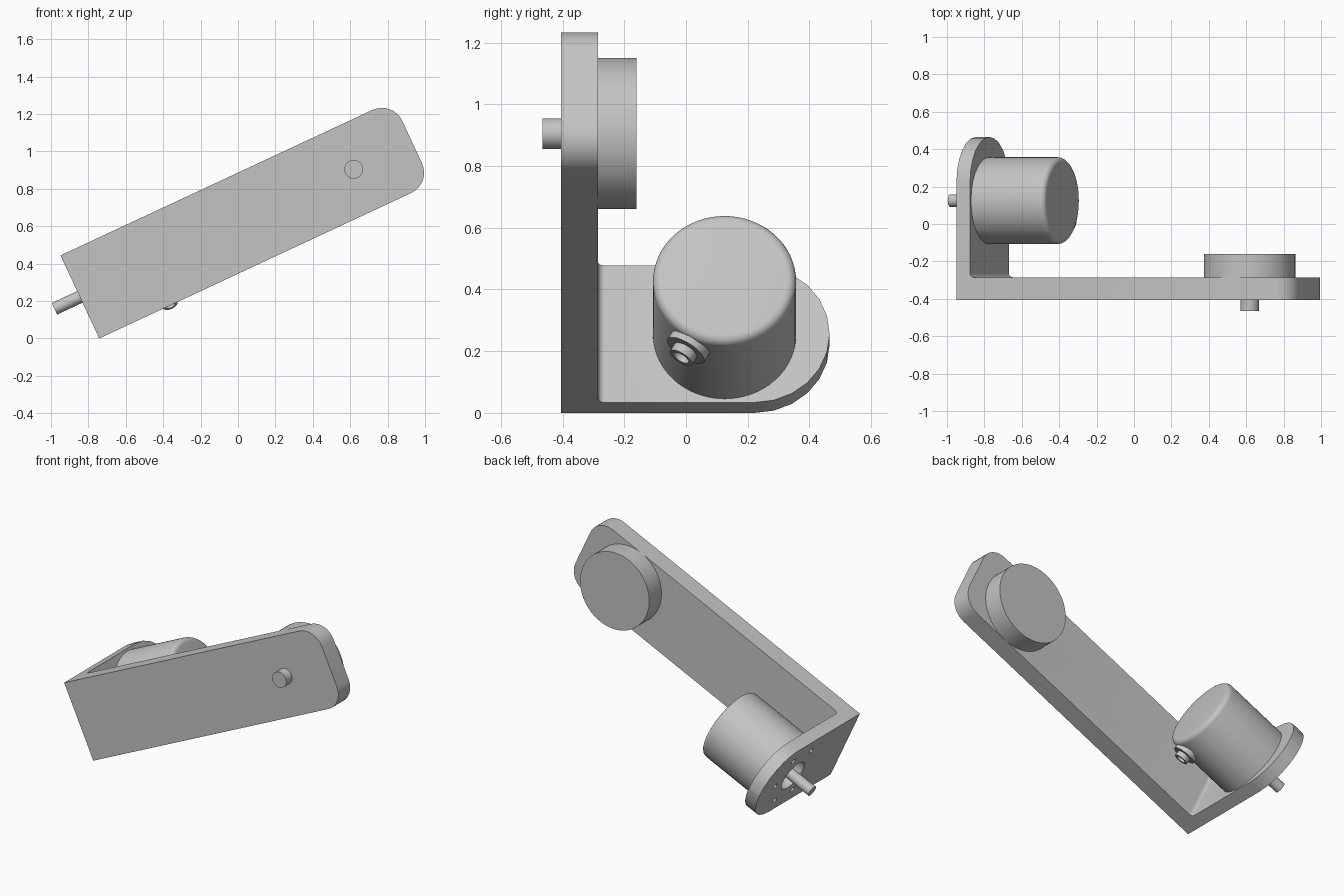
import bpy, bmesh
from math import radians, sin, cos, pi
from mathutils import Matrix, Vector

cube = bpy.data.objects.get("Cube")
if cube:
    bpy.data.objects.remove(cube, do_unlink=True)

# Single painted grey metal
grey = bpy.data.materials.new("light_grey_metal")
grey.use_nodes = True
colour = (0.55, 0.55, 0.55, 1)
grey.diffuse_color = colour
grey.node_tree.nodes["Principled BSDF"].inputs["Base Color"].default_value = colour

# Main dimensions, laid out flat: x along the arm, z across its width
LENGTH, WIDTH, MID = 1.96, 0.49, 0.245
FRONT, BACK, FLANGE_END, FLANGE_T = -0.405, -0.285, 0.465, 0.08
JOINT = Vector((1.615, 0, MID))
MOTOR = Vector((0, 0.125, MID))
X, Y = Vector((1, 0, 0)), Vector((0, 1, 0))
tilt = Matrix.Translation((-0.742, 0, 0)) @ Matrix.Rotation(radians(-25), 4, "Y")


def make(name, bm):
    bmesh.ops.recalc_face_normals(bm, faces=bm.faces)
    mesh = bpy.data.meshes.new(name)
    bm.to_mesh(mesh)
    bm.free()
    mesh.materials.append(grey)
    obj = bpy.data.objects.new(name, mesh)
    bpy.context.collection.objects.link(obj)
    return obj


def lathe(name, origin, axis, profile, steps=48):
    """Turn (radius, height) points around an axis."""
    bm = bmesh.new()
    verts = [bm.verts.new((r, 0, h)) for r, h in profile]
    edges = [bm.edges.new(pair) for pair in zip(verts, verts[1:])]
    bmesh.ops.spin(bm, geom=verts + edges, cent=(0, 0, 0), axis=(0, 0, 1),
                   angle=2 * pi, steps=steps)
    bmesh.ops.remove_doubles(bm, verts=bm.verts, dist=1e-4)
    turn = Vector(axis).to_track_quat("Z", "Y").to_matrix().to_4x4()
    bm.transform(Matrix.Translation(origin) @ turn)
    return make(name, bm)


def rod(name, origin, axis, radius, low, high, steps=48):
    return lathe(name, origin, axis,
                 [(0, low), (radius, low), (radius, high), (0, high)], steps)


def activate(obj):
    bpy.ops.object.select_all(action="DESELECT")
    obj.select_set(True)
    bpy.context.view_layer.objects.active = obj


def drill(obj, cutter):
    mod = obj.modifiers.new("hole", "BOOLEAN")
    mod.operation, mod.solver, mod.object = "DIFFERENCE", "EXACT", cutter
    activate(obj)
    bpy.ops.object.modifier_apply(modifier=mod.name)


# L-shaped bracket: extruded profile with rounded ends and a small inner fillet
bm = bmesh.new()
outline = [(0, FRONT), (LENGTH, FRONT), (LENGTH, BACK), (FLANGE_T, BACK),
           (FLANGE_T, FLANGE_END), (0, FLANGE_END)]
face = bm.faces.new([bm.verts.new((x, y, 0)) for x, y in outline])
extruded = bmesh.ops.extrude_face_region(bm, geom=[face])["geom"]
bmesh.ops.translate(bm, vec=(0, 0, WIDTH),
                    verts=[g for g in extruded if isinstance(g, bmesh.types.BMVert)])


def round_edges(test, radius, segments):
    edges = [e for e in bm.edges if all(test(v.co) for v in e.verts)]
    bmesh.ops.bevel(bm, geom=edges, offset=radius, segments=segments,
                    profile=0.5, affect="EDGES")


def near(a, b):
    return abs(a - b) < 1e-4


round_edges(lambda c: near(c.x, FLANGE_T) and near(c.y, BACK), 0.022, 4)
for z in (0, WIDTH):
    round_edges(lambda c: near(c.x, LENGTH) and near(c.z, z), 0.12, 8)
    round_edges(lambda c: near(c.y, FLANGE_END) and near(c.z, z), 0.243, 6)
bracket = make("bracket", bm)

# Round joint hub behind the arm
hub = rod("joint_hub", JOINT, Y, 0.245, BACK, -0.16, 64)

# Holes: joint bore, four bolt holes through arm and hub, flange bore and six screws
cutters = [rod("joint_bore_cutter", JOINT, Y, 0.11, -0.5, BACK + 0.001),
           rod("flange_bore_cutter", MOTOR, X, 0.1, -0.1, 0.2)]
for k in range(6):
    a = k * pi / 3
    spot = MOTOR + 0.18 * Vector((0, cos(a), sin(a)))
    cutters.append(rod("screw_cutter", spot, X, 0.017, -0.1, 0.2, 16))
bolts = []
for k in range(4):
    a = k * pi / 2
    spot = JOINT + 0.172 * Vector((cos(a), 0, sin(a)))
    bolts.append(rod("bolt_cutter", spot, Y, 0.031, -0.5, 0, 24))
for cutter in cutters + bolts:
    drill(bracket, cutter)
for cutter in bolts:
    drill(hub, cutter)
for cutter in cutters + bolts:
    bpy.data.objects.remove(cutter, do_unlink=True)

# Joint shaft with a flared root
joint_shaft = lathe("joint_shaft", JOINT, Y,
                    [(0, -0.465), (0.05, -0.465), (0.05, -0.31), (0.055, -0.296),
                     (0.07, BACK), (0.07, -0.28), (0, -0.28)])

# Motor can with a rounded rear edge
R, END, SOFT = 0.232, 0.51, 0.03
corner = [(R - SOFT + SOFT * cos(k * pi / 12), END - SOFT + SOFT * sin(k * pi / 12))
          for k in range(7)]
motor = lathe("motor_body", MOTOR, X, [(0, FLANGE_T), (R, FLANGE_T)] + corner + [(0, END)], 64)

# Motor shaft with a collar inside the flange bore
motor_shaft = lathe("motor_shaft", MOTOR, X,
                    [(0, -0.15), (0.034, -0.15), (0.034, 0.055), (0.05, 0.055),
                     (0.05, 0.09), (0, 0.09)], 24)

# Cable outlet on the lower side of the motor: washer plus hollow sleeve
outlet_axis = Vector((0, -sin(radians(30)), -cos(radians(30))))
outlet_at = MOTOR + Vector((0.42, 0, 0))
washer = rod("outlet_washer", outlet_at, outlet_axis, 0.07, 0.2, 0.252, 32)
sleeve = lathe("outlet_sleeve", outlet_at, outlet_axis,
               [(0, 0.2), (0.042, 0.2), (0.042, 0.282), (0.028, 0.282),
                (0.028, 0.255), (0, 0.255)], 32)

# Shade and tilt the whole assembly
for obj in (bracket, hub, joint_shaft, motor, motor_shaft, washer, sleeve):
    activate(obj)
    bpy.ops.object.shade_smooth_by_angle(angle=radians(30))
    obj.data.transform(tilt)
